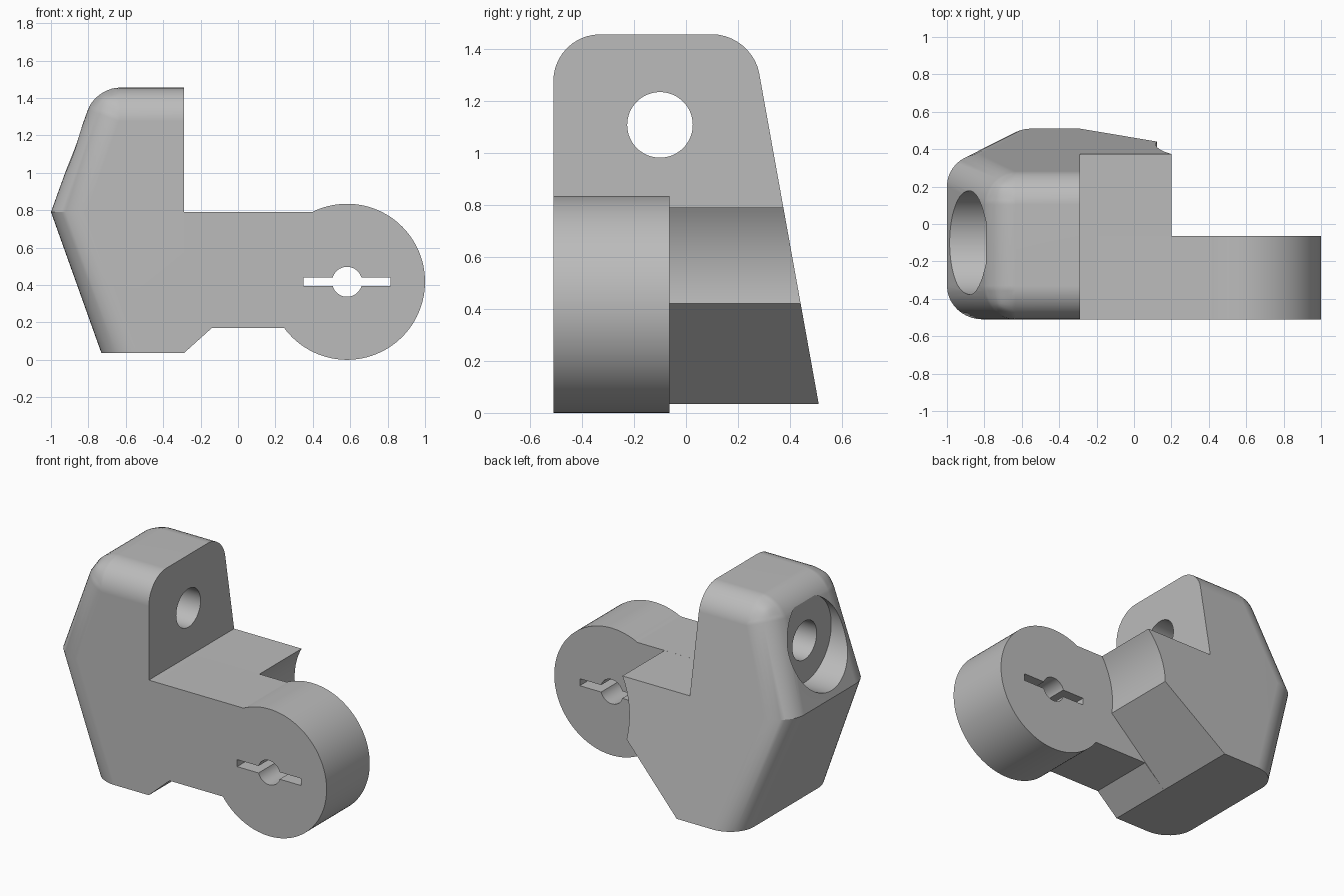
import bpy, bmesh
from math import pi, sin, cos, asin, radians

if "Cube" in bpy.data.objects:
    bpy.data.objects.remove(bpy.data.objects["Cube"], do_unlink=True)

FRONT, MID, BASE, DECK, TOP = -0.51, -0.063, 0.035, 0.79, 1.455
STEP_X = -0.29
DISC_X, DISC_Z, DISC_R = 0.583, 0.417, 0.417

grey = bpy.data.materials.new("plain grey")
grey.use_nodes = True
grey.diffuse_color = (0.5, 0.5, 0.5, 1)
bsdf = next(n for n in grey.node_tree.nodes if n.type == 'BSDF_PRINCIPLED')
bsdf.inputs["Base Color"].default_value = (0.5, 0.5, 0.5, 1)


def slanted_back(z):
    return 0.51 - 0.18 * (z - BASE)


def arc(cx, cz, r, start, end, steps):
    angles = [start + (end - start) * i / steps for i in range(steps + 1)]
    return [(cx + r * cos(a), cz + r * sin(a)) for a in angles]


def prism(name, profile, y0, back, weight=None):
    """Extrude an x-z profile along y; back(z) gives the rear y."""
    bm = bmesh.new()
    near = [bm.verts.new((x, y0, z)) for x, z in profile]
    far = [bm.verts.new((x, back(z), z)) for x, z in profile]
    bm.faces.new(near)
    bm.faces.new(far[::-1])
    for i in range(len(near)):
        j = (i + 1) % len(near)
        bm.faces.new((near[j], near[i], far[i], far[j]))
    bmesh.ops.recalc_face_normals(bm, faces=bm.faces[:])
    if weight:
        layer = bm.edges.layers.float.new("bevel_weight_edge")
        for e in bm.edges:
            e[layer] = weight(*[v.co for v in e.verts])
    mesh = bpy.data.meshes.new(name)
    bm.to_mesh(mesh)
    bm.free()
    ob = bpy.data.objects.new(name, mesh)
    bpy.context.collection.objects.link(ob)
    mesh.materials.append(grey)
    return ob


def activate(ob):
    bpy.ops.object.select_all(action='DESELECT')
    ob.select_set(True)
    bpy.context.view_layer.objects.active = ob


def cut(ob, cutter):
    activate(ob)
    mod = ob.modifiers.new("cut", 'BOOLEAN')
    mod.operation = 'DIFFERENCE'
    mod.solver = 'EXACT'
    mod.object = cutter
    bpy.ops.object.modifier_apply(modifier=mod.name)
    bpy.data.objects.remove(cutter, do_unlink=True)


def rod(radius, x0, x1, y, z):
    """Cutter cylinder along x."""
    bpy.ops.mesh.primitive_cylinder_add(
        vertices=64, radius=radius, depth=x1 - x0,
        location=((x0 + x1) / 2, y, z), rotation=(0, pi / 2, 0))
    ob = bpy.context.object
    ob.hide_render = True
    ob.data.materials.append(grey)
    return ob


def finish(ob):
    activate(ob)
    bpy.ops.object.shade_smooth_by_angle(angle=radians(25))
    mod = ob.modifiers.new("even shading", 'WEIGHTED_NORMAL')
    mod.keep_sharp = True


# Tower: rounded on the left and top edges, sharp along the ridge
def rounding(a, b):
    if min(a.x, b.x) > STEP_X - 0.01 or (a.z < 0.1 and b.z < 0.1):
        return 0.0
    if abs(a.z - b.z) < 0.01:
        if a.z < 1:
            return 0.0                      # ridge
        if abs(a.x - b.x) < 0.01:
            return 0.7                      # top left edge
        return 1.0 if a.y < 0 else 0.84     # top front and back edges
    return 1.0 if a.y < 0 else 0.94         # sloping side edges


tower = prism("tower", [(-0.73, BASE), (STEP_X, BASE), (STEP_X, TOP),
                        (-0.76, TOP), (-1, DECK)], FRONT, slanted_back, rounding)
activate(tower)
bevel = tower.modifiers.new("round", 'BEVEL')
bevel.limit_method = 'WEIGHT'
bevel.width = 0.18
bevel.segments = 10
bevel.use_clamp_overlap = False
bpy.ops.object.modifier_apply(modifier=bevel.name)

# Bolt hole with a wide recess on the sloping side
cut(tower, rod(0.277, -1.3, -0.79, -0.1, 1.107))
cut(tower, rod(0.126, -1.2, 0, -0.1, 1.107))
finish(tower)

# Rear shoulder with a hollow curved end
shoulder = prism("rear_shoulder",
                 [(STEP_X, DECK), (STEP_X, BASE)]
                 + arc(0.666, 0.5, 0.549, pi + 0.146, pi - 0.556, 20),
                 MID, slanted_back)
finish(shoulder)

# Arm ending in a round eye
low = asin((DISC_Z - 0.17) / DISC_R)
high = asin((DECK - DISC_Z) / DISC_R)
arm = prism("arm_with_eye",
            [(STEP_X, DECK), (STEP_X, BASE), (-0.14, 0.17)]
            + arc(DISC_X, DISC_Z, DISC_R, pi + low, 3 * pi - high, 80),
            FRONT, lambda z: MID)

# Keyed slot through the eye, drawn as one outline
half, bore, reach = 0.023, 0.08, 0.232
k = asin(half / bore)
outline = (arc(DISC_X, DISC_Z, bore, k, pi - k, 20)
           + [(DISC_X - reach, DISC_Z + half), (DISC_X - reach, DISC_Z - half)]
           + arc(DISC_X, DISC_Z, bore, pi + k, 2 * pi - k, 20)
           + [(DISC_X + reach, DISC_Z - half), (DISC_X + reach, DISC_Z + half)])
slot = prism("slot_cutter", outline, -0.7, lambda z: 0.2)
slot.hide_render = True
cut(arm, slot)
finish(arm)
